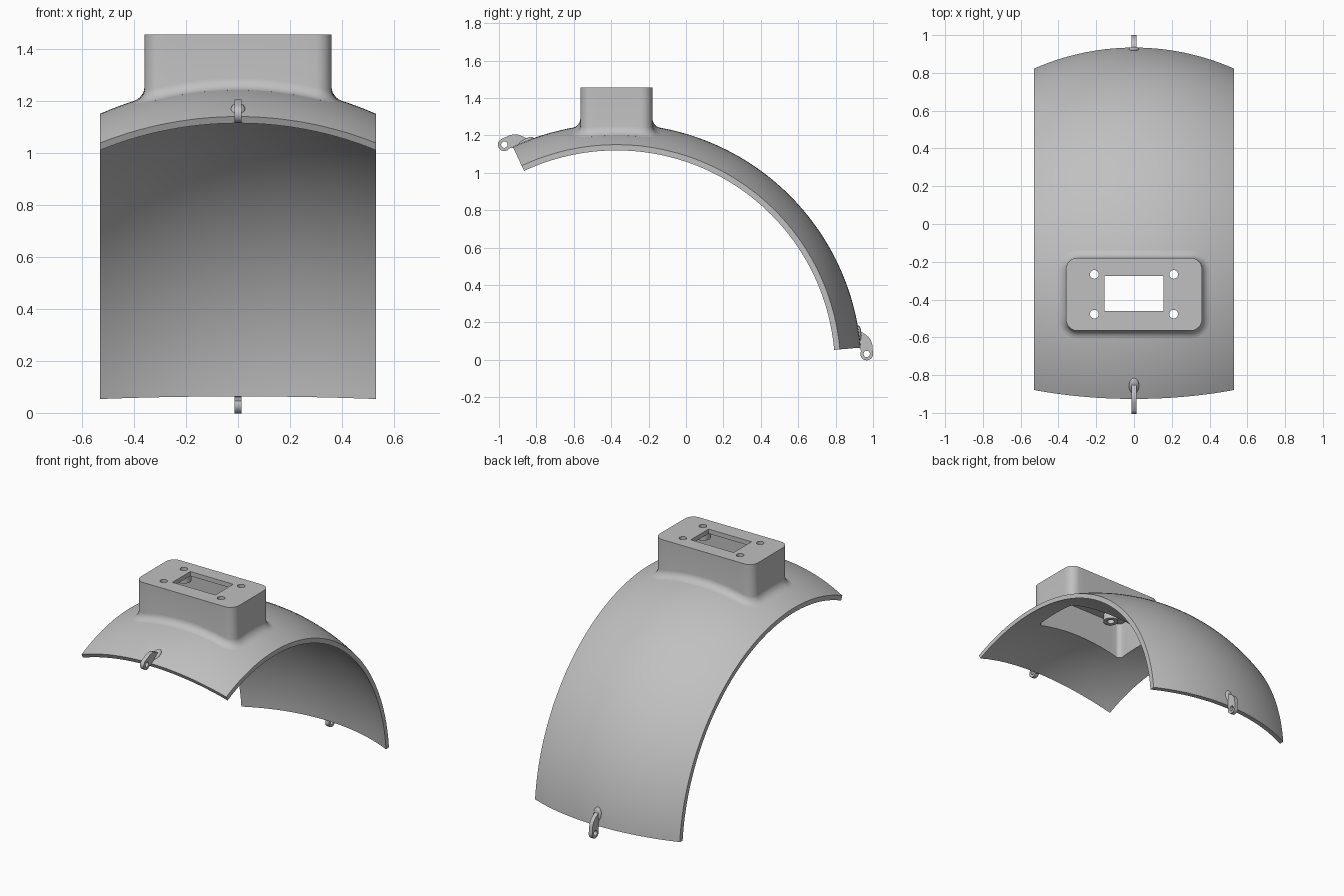
import bpy, bmesh, math
from mathutils import Matrix, Vector

if "Cube" in bpy.data.objects:
    bpy.data.objects.remove(bpy.data.objects["Cube"])

# Shared dimensions: concentric spheres cut into a band
YC, ZC = -0.372, -0.0485
R_OUT, R_IN = 1.311, 1.283
HALF_W = 0.53
ANG_BACK, ANG_FRONT = math.radians(5), math.radians(115)
BOX_X, BOX_Y, BOX_TOP, WALL, FILLET = 0.36, 0.193, 1.455, 0.028, 0.04
BOLTS = [(sx * 0.21, YC + sy * 0.105) for sx in (-1, 1) for sy in (-1, 1)]

grey = bpy.data.materials.new("plain_grey")
grey.use_nodes = True
grey.diffuse_color = (0.53, 0.53, 0.53, 1)
grey.node_tree.nodes["Principled BSDF"].inputs["Base Color"].default_value = grey.diffuse_color


def make_object(name, bm):
    bmesh.ops.recalc_face_normals(bm, faces=bm.faces)
    mesh = bpy.data.meshes.new(name)
    bm.to_mesh(mesh)
    bm.free()
    mesh.materials.append(grey)
    obj = bpy.data.objects.new(name, mesh)
    bpy.context.collection.objects.link(obj)
    return obj


def activate(obj):
    bpy.ops.object.select_all(action='DESELECT')
    obj.select_set(True)
    bpy.context.view_layer.objects.active = obj


def smooth(obj):
    activate(obj)
    bpy.ops.object.shade_smooth_by_angle(angle=math.radians(30))


def cut(obj, cutter):
    activate(obj)
    mod = obj.modifiers.new("cut", 'BOOLEAN')
    mod.operation, mod.solver, mod.object = 'DIFFERENCE', 'EXACT', cutter
    bpy.ops.object.modifier_apply(modifier=mod.name)


def bridge(bm, a, b):
    n = len(a)
    for i in range(n):
        bm.faces.new((a[i], a[(i + 1) % n], b[(i + 1) % n], b[i]))


def sphere_z(x, y, radius):
    return ZC + math.sqrt(radius ** 2 - x ** 2 - (y - YC) ** 2)


def rounded_rect(offset, corner=0.06, arc=6, edge=14):
    """Rounded rectangle around the housing centre, grown by offset."""
    hx, hy, r = BOX_X + offset, BOX_Y + offset, corner + offset
    corners = []
    for k, (sx, sy) in enumerate([(1, 1), (-1, 1), (-1, -1), (1, -1)]):
        angles = [math.pi / 2 * (k + i / arc) for i in range(arc + 1)]
        corners.append([Vector((sx * (hx - r) + r * math.cos(a),
                                YC + sy * (hy - r) + r * math.sin(a))) for a in angles])
    pts = []
    for k in range(4):
        start, end = corners[k][-1], corners[(k + 1) % 4][0]
        pts += corners[k] + [start.lerp(end, i / edge) for i in range(1, edge)]
    return pts


def add_cylinder(bm, x, y, z0, z1, radius):
    bmesh.ops.create_cone(bm, cap_ends=True, segments=32, radius1=radius, radius2=radius,
                          depth=z1 - z0, matrix=Matrix.Translation((x, y, (z0 + z1) / 2)))


# Curved shell: a closed cross-section swept about the x axis
N_X, N_A = 28, 72
xs = [HALF_W * (2 * i / N_X - 1) for i in range(N_X + 1)]
section = [(x, math.sqrt(R_OUT ** 2 - x * x)) for x in xs]
section += [(x, math.sqrt(R_IN ** 2 - x * x)) for x in reversed(xs)]
bm = bmesh.new()
rings = []
for j in range(N_A + 1):
    a = ANG_BACK + (ANG_FRONT - ANG_BACK) * j / N_A
    rings.append([bm.verts.new((x, YC + r * math.cos(a), ZC + r * math.sin(a)))
                  for x, r in section])
for a, b in zip(rings, rings[1:]):
    bridge(bm, a, b)
for ring in (rings[0], rings[-1]):
    for i in range(N_X):
        bm.faces.new((ring[i], ring[i + 1], ring[-2 - i], ring[-1 - i]))
shell = make_object("curved_shell", bm)

# Opening in the shell under the housing
bm = bmesh.new()
low, high = [[bm.verts.new((p.x, p.y, z)) for p in rounded_rect(-WALL)] for z in (0.9, 1.6)]
bridge(bm, low, high)
bm.faces.new(low)
bm.faces.new(high)
opening = make_object("opening_cutter", bm)
cut(shell, opening)

# Hollow housing with a filleted foot that follows the shell
bm = bmesh.new()


def ring(offset, height):
    return [bm.verts.new((p.x, p.y, height(p))) for p in rounded_rect(offset)]


loops = [ring(-WALL, lambda p: BOX_TOP - 0.03),
         ring(-WALL, lambda p: sphere_z(p.x, p.y, R_IN))]
for i in range(7):
    a = math.pi / 2 * i / 6
    rise = FILLET * (1 - math.cos(a))
    loops.append(ring(FILLET * (1 - math.sin(a)),
                      lambda p: sphere_z(p.x, p.y, R_OUT) + rise))
loops.append(ring(0, lambda p: BOX_TOP))
for a, b in zip(loops, loops[1:]):
    bridge(bm, a, b)
bm.faces.new(loops[0])
bm.faces.new(loops[-1])
housing = make_object("housing", bm)

# Screw bosses under the top plate
bm = bmesh.new()
for x, y in BOLTS:
    add_cylinder(bm, x, y, 1.38, BOX_TOP - 0.015, 0.047)
bosses = make_object("screw_bosses", bm)

# Window and screw holes through the plate and bosses
bm = bmesh.new()
bmesh.ops.create_cube(bm, size=1, matrix=Matrix.Translation((0, YC + 0.004, 1.43))
                      @ Matrix.Diagonal((0.314, 0.186, 0.2, 1)))
for x, y in BOLTS:
    add_cylinder(bm, x, y, 1.3, 1.55, 0.023)
holes = make_object("hole_cutter", bm)
cut(housing, holes)
cut(bosses, holes)
for helper in (opening, holes):
    bpy.data.objects.remove(helper)
for obj in (shell, housing, bosses):
    smooth(obj)

# Eyelet tabs: one outline in the (tangent, radial) frame of each shell end
EYE = Vector((0.0367, 0.029))


def circle(radius, start, end, n):
    return [EYE + radius * Vector((math.cos(t), math.sin(t)))
            for t in (math.radians(start + (end - start) * i / n) for i in range(n + 1))]


outline = [Vector(p) for p in ((-0.105, -0.02), (-0.1, -0.005), (-0.085, 0.01), (-0.07, 0.029),
                               (-0.054, 0.046), (-0.035, 0.057), (-0.01, 0.063))]
outline += circle(0.034, 85, -120, 20) + [Vector((0.004, -0.004)), Vector((-0.006, -0.02))]


def eyelet(name, angle, side):
    n = Vector((0, math.cos(angle), math.sin(angle)))
    t = Vector((0, math.sin(angle), -math.cos(angle))) * side
    origin = Vector((0, YC, ZC)) + n * R_OUT
    frame = Matrix((t, n, t.cross(n))).transposed().to_4x4()
    frame.translation = origin
    curve = bpy.data.curves.new(name, 'CURVE')
    curve.dimensions, curve.fill_mode, curve.extrude = '2D', 'BOTH', 0.013
    for pts in (outline, circle(0.017, 0, 345, 23)):
        spline = curve.splines.new('POLY')
        spline.points.add(len(pts) - 1)
        for point, p in zip(spline.points, pts):
            point.co = (p.x, p.y, 0, 1)
        spline.use_cyclic_u = True
    curve.materials.append(grey)
    obj = bpy.data.objects.new(name, curve)
    bpy.context.collection.objects.link(obj)
    obj.matrix_world = frame
    activate(obj)
    bpy.ops.object.convert(target='MESH')
    smooth(bpy.context.view_layer.objects.active)
    # Soft flare where the tab meets the shell
    bm = bmesh.new()
    bmesh.ops.create_uvsphere(bm, u_segments=20, v_segments=12, radius=1,
                              matrix=frame @ Matrix.Translation((-0.075, -0.003, 0))
                              @ Matrix.Diagonal((0.045, 0.014, 0.027, 1)))
    smooth(make_object(name + "_flare", bm))


eyelet("front_eyelet", ANG_FRONT, -1)
eyelet("back_eyelet", ANG_BACK, 1)
